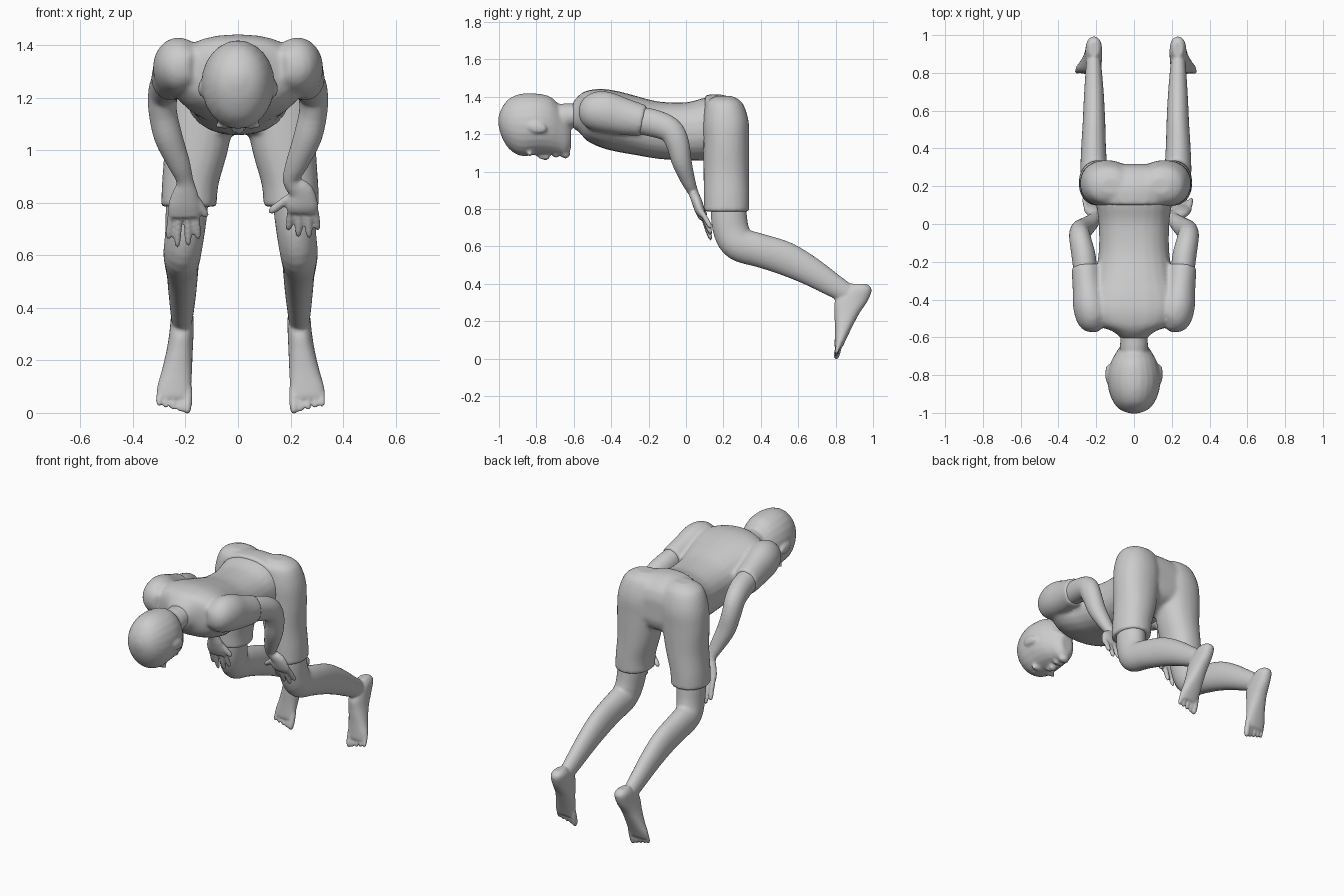
import bpy, bmesh, math
from mathutils import Vector, Matrix

X = Vector((1, 0, 0))


def spline(p0, p1, p2, p3, t):
    return [0.5 * (2*b + (c-a)*t + (2*a - 5*b + 4*c - d)*t*t + (3*b - a - 3*c + d)*t**3)
            for a, b, c, d in zip(p0, p1, p2, p3)]


def loft(bm, rings, axis=None, power=2.0, segs=24, steps=4):
    """Closed tube through rings (x, y, z, half width, half depth)."""
    pts = []
    last = len(rings) - 1
    for i in range(last):
        r = [rings[max(i-1, 0)], rings[i], rings[i+1], rings[min(i+2, last)]]
        pts += [spline(*r, k/steps) for k in range(steps)]
    pts.append(list(rings[-1]))
    loops = []
    for i, p in enumerate(pts):
        a, b = pts[max(i-1, 0)], pts[min(i+1, len(pts)-1)]
        t = Vector(axis) if axis else (Vector(b[:3]) - Vector(a[:3])).normalized()
        u = (X - t * X.dot(t)).normalized()
        v = t.cross(u)
        loop = []
        for k in range(segs):
            ang = 2*math.pi*k/segs
            c, s = math.cos(ang), math.sin(ang)
            c = math.copysign(abs(c)**(2/power), c)
            s = math.copysign(abs(s)**(2/power), s)
            loop.append(bm.verts.new(Vector(p[:3]) + u*c*p[3] + v*s*p[4]))
        loops.append(loop)
    for a, b in zip(loops, loops[1:]):
        for k in range(segs):
            j = (k+1) % segs
            bm.faces.new((a[k], a[j], b[j], b[k]))
    bm.faces.new(loops[0][::-1])
    bm.faces.new(loops[-1])


def slices(rows, x=0.0):
    """Rows (y, low z, high z, half width) turned into rings."""
    return [(x, y, (lo+hi)/2, w, (hi-lo)/2) for y, lo, hi, w in rows]


def ball(bm, loc, size, tilt=0.0):
    m = Matrix.Translation(loc) @ Matrix.Rotation(tilt, 4, 'X') @ Matrix.Diagonal((*size, 1))
    bmesh.ops.create_uvsphere(bm, u_segments=16, v_segments=10, radius=1, matrix=m)


def digit(bm, a, b, r):
    """Finger or toe: a tapering rounded tube."""
    a, b = Vector(a), Vector(b)
    rad = [(0, .9), (.35, 1), (.75, .95), (.93, .7), (1, .2)]
    loft(bm, [(*a.lerp(b, t), r*k, r*k) for t, k in rad], segs=10, steps=2)


def finish(bm, name, voxel, smooth=4):
    bmesh.ops.recalc_face_normals(bm, faces=bm.faces)
    me = bpy.data.meshes.new(name)
    bm.to_mesh(me)
    bm.free()
    ob = bpy.data.objects.new(name, me)
    bpy.context.collection.objects.link(ob)
    r = ob.modifiers.new("blend", 'REMESH')
    r.mode, r.voxel_size, r.use_smooth_shade = 'VOXEL', voxel, True
    s = ob.modifiers.new("soften", 'SMOOTH')
    s.factor, s.iterations = 0.5, smooth
    return ob


# head, face and neck
bm = bmesh.new()
loft(bm, slices([(-1.003, 1.25, 1.29, .02), (-.985, 1.185, 1.34, .07), (-.945, 1.12, 1.39, .108),
                 (-.88, 1.083, 1.416, .134), (-.80, 1.09, 1.417, .139), (-.73, 1.09, 1.402, .122),
                 (-.68, 1.088, 1.36, .095), (-.64, 1.085, 1.31, .068), (-.615, 1.12, 1.25, .04)]),
     axis=(0, 1, 0))
loft(bm, [(0, -.74, 1.27, .07, .08), (0, -.66, 1.285, .075, .078), (0, -.60, 1.30, .073, .066),
          (0, -.50, 1.31, .085, .07)], axis=(0, 1, 0))
ball(bm, (0, -.765, 1.085), (.018, .038, .022), -.35)
ball(bm, (0, -.745, 1.08), (.026, .016, .02))
ball(bm, (0, -.695, 1.088), (.035, .018, .014))
ball(bm, (0, -.645, 1.092), (.034, .026, .022))
for s in (-1, 1):
    ball(bm, (s*.05, -.835, 1.095), (.04, .014, .014))
    ball(bm, (s*.138, -.795, 1.235), (.014, .052, .03), -.2)
finish(bm, "head", .009, 3)

# shirt with short sleeves
bm = bmesh.new()
loft(bm, slices([(-.605, 1.23, 1.37, .07), (-.57, 1.21, 1.41, .11), (-.53, 1.165, 1.432, .20),
                 (-.46, 1.13, 1.442, .25), (-.38, 1.108, 1.433, .245), (-.28, 1.09, 1.408, .21),
                 (-.15, 1.068, 1.375, .187), (0, 1.058, 1.37, .187), (.1, 1.06, 1.395, .20),
                 (.17, 1.07, 1.40, .21)]), axis=(0, 1, 0), power=2.3)
for s in (-1, 1):
    loft(bm, [(s*.17, -.55, 1.32, .03, .05), (s*.205, -.51, 1.32, .085, .095),
              (s*.23, -.44, 1.32, .092, .11), (s*.245, -.34, 1.295, .08, .10),
              (s*.258, -.225, 1.27, .074, .084)])
finish(bm, "shirt", .012)

# shorts: pelvis, seat and two legs
bm = bmesh.new()
loft(bm, slices([(.10, 1.062, 1.408, .20), (.14, 1.06, 1.413, .225), (.20, 1.06, 1.41, .255),
                 (.26, 1.08, 1.385, .255), (.30, 1.11, 1.345, .22), (.318, 1.16, 1.29, .12)]),
     axis=(0, 1, 0), power=2.3)
for s in (-1, 1):
    x = .008
    loft(bm, [(s*.13+x, .2, 1.405, .05, .04), (s*.14+x, .205, 1.37, .11, .095),
              (s*.15+x, .213, 1.27, .137, .122), (s*.157+x, .215, 1.15, .138, .122),
              (s*.168+x, .215, 1.0, .122, .122), (s*.19+x, .217, .87, .108, .121),
              (s*.195+x, .217, .785, .106, .121)], axis=(0, 0, -1), power=2.2)
finish(bm, "shorts", .012)

# bare legs and feet
for s, side in ((-1, "left"), (1, "right")):
    x = .01
    bm = bmesh.new()
    loft(bm, [(s*.195+x, .225, .92, .08, .09), (s*.205+x, .228, .78, .08, .096),
              (s*.213+x, .243, .68, .075, .096), (s*.222+x, .285, .612, .072, .092),
              (s*.224+x, .40, .577, .066, .090), (s*.222+x, .53, .535, .06, .090),
              (s*.222+x, .66, .47, .054, .078), (s*.223+x, .79, .39, .045, .062),
              (s*.224+x, .89, .33, .036, .05)])
    loft(bm, [(s*.222+x, .925, .40, .025, .04), (s*.222+x, .925, .372, .042, .068),
              (s*.225+x, .885, .31, .046, .088), (s*.232+x, .86, .24, .05, .066),
              (s*.243+x, .84, .16, .058, .044), (s*.253+x, .825, .10, .065, .03),
              (s*.256+x, .815, .06, .062, .021)], axis=(0, 0, -1), power=2.3)
    for k in range(5):
        tx = .20 + .027*k
        digit(bm, (s*tx+x, .825, .10), (s*(tx+.004)+x, .80, -.004 + .007*k), .018 if k == 0 else .0125)
    finish(bm, side + "_leg", .008, 3)

# bare arms and hands; the two hands rest differently
for s, side, px, rise in ((-1, "left", .205, 0), (1, "right", .245, .035)):
    bm = bmesh.new()
    loft(bm, [(s*.252, -.32, 1.285, .06, .072), (s*.265, -.18, 1.26, .064, .074),
              (s*.284, -.085, 1.222, .058, .068), (s*.287, -.045, 1.15, .054, .062),
              (s*.265, -.022, 1.05, .054, .053), (s*.225, .012, .95, .043, .038),
              (s*.203, .04, .885, .033, .027), (s*(px-.004), .058, .84, .048, .028),
              (s*px, .075, .79, .061, .026), (s*px, .088, .745+rise/2, .057, .017)])
    for k, (dx, drop) in enumerate(((-.045, .66), (-.013, .635), (.022, .63), (.05, .66))):
        digit(bm, (s*(px+dx*.9), .082, .79), (s*(px+dx*1.2), .135, drop+rise), .0145)
    digit(bm, (s*(px-.035), .065, .83), (s*.118, .105, .745+rise*.5), .017)
    finish(bm, side + "_arm", .007, 3)
